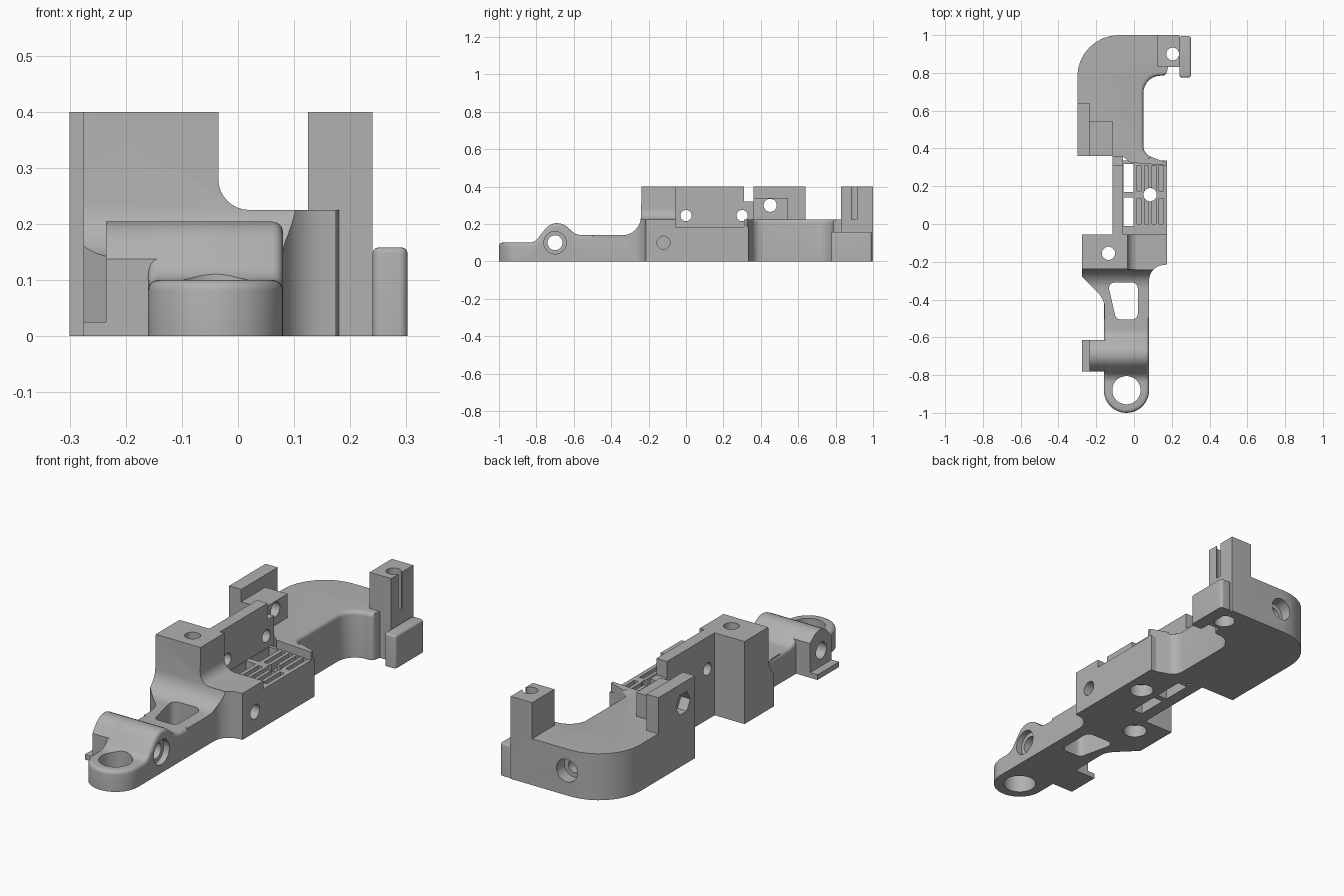
import bpy, bmesh, math
from mathutils import Vector

if "Cube" in bpy.data.objects:
    bpy.data.objects.remove(bpy.data.objects["Cube"])

grey = bpy.data.materials.new("plain grey")
grey.use_nodes = True
GREY = (0.44, 0.44, 0.44, 1)
grey.diffuse_color = GREY
for node in grey.node_tree.nodes:
    if node.type == "BSDF_PRINCIPLED":
        node.inputs["Base Color"].default_value = GREY
parts = []


def rounded(points, steps=8):
    """Polygon whose corners (a, b, radius) are filleted."""
    out = []
    for i, p in enumerate(points):
        c = Vector(p[:2])
        r = p[2] if len(p) > 2 else 0
        if not r:
            out.append(c)
            continue
        u = (Vector(points[i - 1][:2]) - c).normalized()
        v = (Vector(points[(i + 1) % len(points)][:2]) - c).normalized()
        half = u.angle(v) / 2
        mid = c + (u + v).normalized() * r / math.sin(half)
        s = c + u * r / math.tan(half) - mid
        e = c + v * r / math.tan(half) - mid
        a0 = math.atan2(s.y, s.x)
        turn = math.atan2(s.x * e.y - s.y * e.x, s.dot(e))
        for k in range(steps + 1):
            a = a0 + turn * k / steps
            out.append(mid + r * Vector((math.cos(a), math.sin(a))))
    return out


def rect(a0, b0, a1, b1, r=0):
    return [(a0, b0, r), (a1, b0, r), (a1, b1, r), (a0, b1, r)]


def circle(a, b, r, n=32):
    return [(a + r * math.cos(math.tau * k / n), b + r * math.sin(math.tau * k / n))
            for k in range(n)]


def prism(name, axis, points, lo, hi, bevel=0, where=None):
    """Extrude an outline along an axis; optionally round chosen cap edges."""
    place = {"x": lambda a, b, h: (h, a, b), "y": lambda a, b, h: (a, h, b),
             "z": lambda a, b, h: (a, b, h)}[axis]
    bm = bmesh.new()
    loop = rounded(points)
    low = [bm.verts.new(place(p[0], p[1], lo)) for p in loop]
    high = [bm.verts.new(place(p[0], p[1], hi)) for p in loop]
    bm.faces.new(low)
    bm.faces.new(high)
    for i in range(len(loop)):
        bm.faces.new((low[i - 1], low[i], high[i], high[i - 1]))
    bmesh.ops.recalc_face_normals(bm, faces=bm.faces)
    if bevel:
        caps = [{*low}, {*high}]
        edges = [e for e in bm.edges if any(set(e.verts) <= c for c in caps)
                 and where((e.verts[0].co + e.verts[1].co) / 2)]
        bmesh.ops.bevel(bm, geom=edges, offset=bevel, segments=4, profile=0.5,
                        affect="EDGES", clamp_overlap=False)
    mesh = bpy.data.meshes.new(name)
    bm.to_mesh(mesh)
    bm.free()
    mesh.materials.append(grey)
    ob = bpy.data.objects.new(name, mesh)
    bpy.context.collection.objects.link(ob)
    return ob


def part(*args, **kw):
    ob = prism(*args, **kw)
    parts.append(ob)
    return ob


def combine(targets, tool, operation="DIFFERENCE"):
    for ob in targets:
        mod = ob.modifiers.new("combine", "BOOLEAN")
        mod.operation, mod.solver, mod.object = operation, "EXACT", tool
        dg = bpy.context.evaluated_depsgraph_get()
        mesh = bpy.data.meshes.new_from_object(ob.evaluated_get(dg))
        ob.modifiers.clear()
        ob.data = mesh
    bpy.data.objects.remove(tool)


def cut(targets, axis, points, lo, hi):
    combine(targets, prism("cutter", axis, points, lo, hi))


def above(h):
    return lambda m: m.z > h


# front eyelet and arm with its hump
eyelet = part("front_eyelet", "z", circle(-0.04, -0.88, 0.12, 48), 0, 0.1,
              bevel=0.018, where=above(0.05))
arm = part("front_arm", "x",
           [(-0.88, 0), (-0.88, 0.1), (-0.81, 0.1, 0.06), (-0.7, 0.24, 0.08),
            (-0.585, 0.14, 0.08), (-0.3, 0.14), (-0.3, 0)], -0.16, 0.08,
           bevel=0.018,
           where=lambda m: m.z > 0.01 and -0.879 < m.y < -0.301)
hump = part("hump_side", "x",
            [(-0.78, 0), (-0.78, 0.138), (-0.7, 0.24, 0.08), (-0.615, 0.166),
             (-0.615, 0)], -0.235, -0.1)
part("side_tab", "z", rect(-0.275, -0.78, -0.23, -0.615), 0, 0.025)

# shoulder block: plan, side profile and front section intersected
shoulder = part("shoulder_block", "z",
                [(-0.155, -0.5), (-0.155, -0.4, 0.12), (-0.275, -0.28),
                 (-0.275, -0.055), (0.175, -0.055), (0.175, -0.215),
                 (0.08, -0.225, 0.08), (0.08, -0.5)], 0, 0.4)
side = prism("side_profile", "x",
             [(-0.6, -0.1), (-0.6, 0.14), (-0.243, 0.14, 0.1), (-0.235, 0.5),
              (0.1, 0.5), (0.1, -0.1)], -0.5, 0.5)
combine([shoulder], side, "INTERSECT")
section = prism("front_section", "y",
                [(-0.4, -0.1), (-0.4, 0.5), (-0.035, 0.5), (-0.035, 0.225, 0.055),
                 (0.3, 0.225), (0.3, -0.1)], -0.7, 0.1)
combine([shoulder], section, "INTERSECT")

# slotted plate and upright wall
plate = part("slotted_plate", "z", rect(-0.115, -0.06, 0.175, 0.335), 0, 0.185)
wall = part("upright_wall", "x",
            [(-0.1, 0), (-0.1, 0.4), (0.31, 0.4), (0.31, 0.32), (0.36, 0.32),
             (0.36, 0)], -0.115, -0.058)

# rear body with its curved arm
body = part("rear_body", "z",
            [(-0.3, 0.36), (-0.06, 0.36), (-0.02, 0.325), (0.175, 0.31),
             (0.175, 0.325), (0.05, 0.37, 0.06), (0.05, 0.785, 0.09),
             (0.17, 0.785, 0.025), (0.18, 0.83), (0.24, 0.83), (0.24, 1),
             (-0.3, 1, 0.22)], 0, 0.225, bevel=0.018,
            where=lambda m: m.z > 0.1 and 0.04 < m.x < 0.17 and 0.35 < m.y < 0.82)

# clamp plate with inner step
clamp = part("clamp_plate", "z", rect(-0.3, 0.36, -0.235, 0.64), 0.2, 0.4)
step = part("clamp_step", "z", rect(-0.24, 0.36, -0.115, 0.545), 0.2, 0.34)

# rear post and its foot
post = part("rear_post", "z", rect(0.125, 0.83, 0.24, 1), 0, 0.4)
part("post_foot", "z", rect(0.24, 0.775, 0.302, 0.995, 0.015), 0, 0.158,
     bevel=0.01, where=above(0.1))

# eyelet bore, arm window and cross bore
cut([eyelet, arm], "z", circle(-0.04, -0.88, 0.075), -0.1, 0.5)
cut([arm, shoulder], "z",
    [(-0.14, -0.31, 0.03), (0.02, -0.31, 0.03), (0.02, -0.505, 0.03),
     (-0.095, -0.505, 0.03)], -0.1, 0.5)
cut([arm, hump], "x", circle(-0.7, 0.1, 0.04), -0.4, 0.4)
cut([arm], "x", circle(-0.7, 0.1, 0.06), 0.05, 0.3)

# shoulder bores
cut([shoulder], "z", circle(-0.135, -0.155, 0.035), -0.1, 0.5)
cut([shoulder], "z", circle(-0.135, -0.155, 0.055), -0.1, 0.06)
cut([shoulder], "x", circle(-0.12, 0.1, 0.035), 0.03, 0.3)

# plate openings, slots and bore
for y0, y1 in ((-0.01, 0.14), (0.17, 0.318)):
    cut([plate], "z", rect(-0.056, y0, -0.003, y1), -0.1, 0.3)
for y0, y1 in ((0, 0.135), (0.175, 0.31)):
    for k in range(4):
        x = 0.027 + 0.039 * k
        cut([plate], "z", rect(x - 0.011, y0, x + 0.011, y1), 0.15, 0.3)
cut([plate], "z", circle(0.085, 0.155, 0.035), -0.1, 0.3)
cut([plate], "z", circle(0.085, 0.155, 0.055), -0.1, 0.06)

# wall holes and clamp bore with hex seat
for y in (0, 0.3):
    cut([wall], "x", circle(y, 0.245, 0.03), -0.3, 0.2)
cut([clamp, step], "x", circle(0.45, 0.3, 0.035), -0.5, 0.1)
cut([clamp], "x", circle(0.45, 0.3, 0.055, 6), -0.4, -0.25)

# post bore with open slot, and rear bore
cut([body, post], "z", circle(0.205, 0.9, 0.034), -0.1, 0.5)
cut([body, post], "z", circle(0.205, 0.9, 0.05), -0.1, 0.06)
cut([post], "z", rect(0.205, 0.885, 0.3, 0.915), 0.158, 0.5)
cut([body], "y", circle(-0.06, 0.12, 0.055), 0.94, 1.1)
cut([body], "y", circle(-0.06, 0.12, 0.033), 0.82, 1.1)

# smooth the curved faces, keep edges sharp
bpy.ops.object.select_all(action="DESELECT")
for ob in parts:
    ob.select_set(True)
bpy.context.view_layer.objects.active = parts[0]
bpy.ops.object.shade_smooth_by_angle(angle=math.radians(30))
